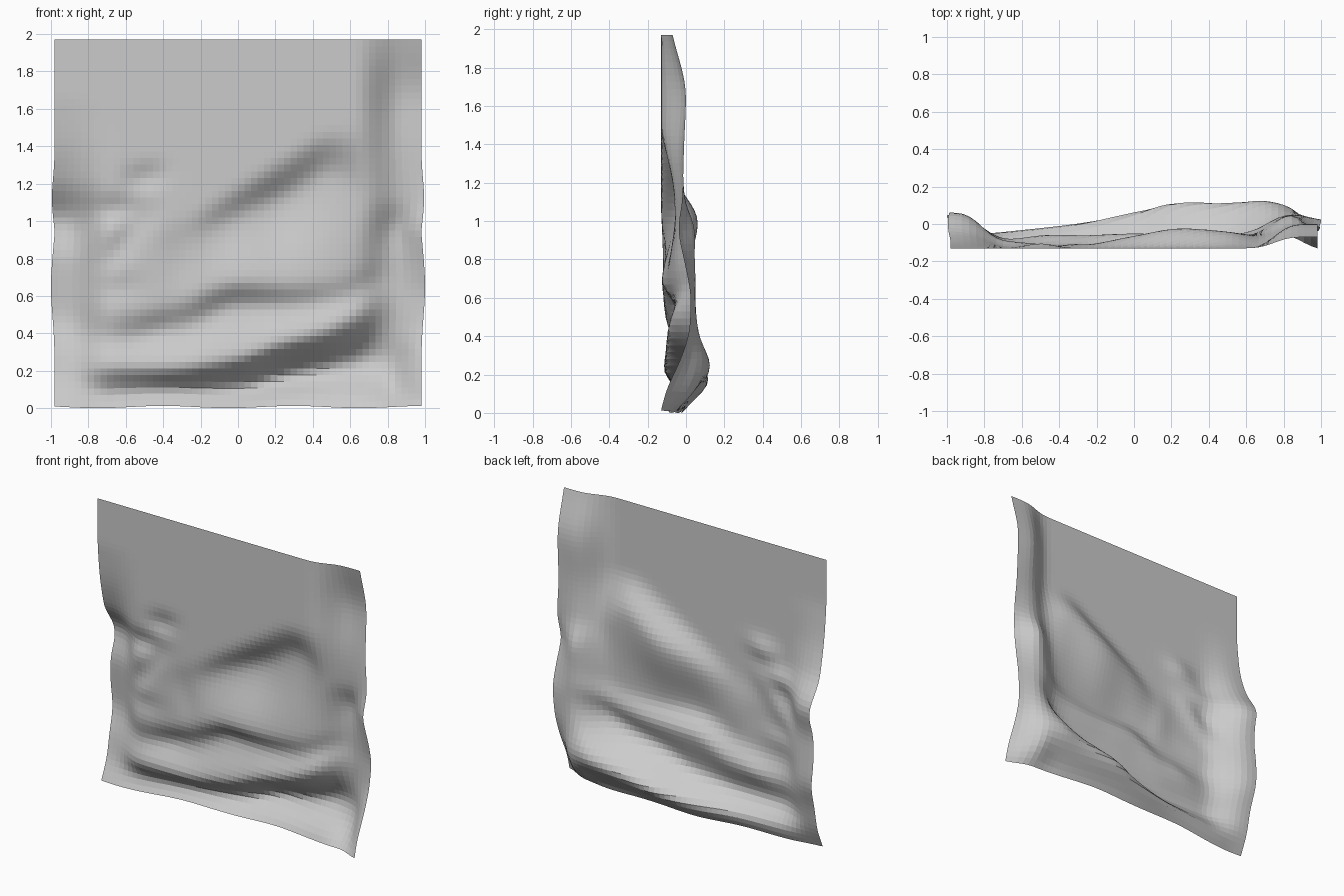
import bpy, math

if "Cube" in bpy.data.objects:
    bpy.data.objects.remove(bpy.data.objects["Cube"])

N = 56            # quads along each side of the sheet
FLAT = -0.13      # depth of the undisturbed cloth


def smooth(t):
    t = max(0.0, min(1.0, t))
    return t * t * (3 - 2 * t)


def curve(xs, ys, x):
    """Cubic (limited Hermite) interpolation through points."""
    if x <= xs[0]:
        return ys[0]
    if x >= xs[-1]:
        return ys[-1]
    d = [(ys[i + 1] - ys[i]) / (xs[i + 1] - xs[i]) for i in range(len(xs) - 1)]
    m = [d[0]] + [2 * a * b / (a + b) if a * b > 0 else 0.0
                  for a, b in zip(d, d[1:])] + [d[-1]]
    i = next(k for k in range(len(d)) if x <= xs[k + 1])
    h = xs[i + 1] - xs[i]
    t = (x - xs[i]) / h
    return ((1 + 2 * t) * (1 - t) ** 2 * ys[i] + t * (1 - t) ** 2 * h * m[i]
            + t * t * (3 - 2 * t) * ys[i + 1] + t * t * (t - 1) * h * m[i + 1])


def profile(points, v):
    return curve([p[0] for p in points], [p[1] for p in points], v)


# Fold lines running across the cloth: height and depth at each station
STATIONS = [-0.7, -0.35, 0.0, 0.25, 0.5, 0.75]
FOLDS = [
    ([0.0] * 6, [-.07, -.04, -.02, -.02, -.03, -.05]),                      # hem
    ([.08, .09, .11, .17, .21, .26], [-.03, .015, .085, .135, .125, .145]),  # low trough
    ([.22, .21, .26, .35, .43, .57], [-.12, -.125, -.115, -.11, -.10, -.04]),  # low ridge
    ([.38, .41, .56, .56, .58, .68], [-.08, -.06, -.045, -.05, -.05, .0]),  # mid trough
    ([.50, .56, .66, .65, .68, .80], [-.11, -.12, -.13, -.11, -.085, -.03]),  # mid ridge
    ([.72, .85, 1.03, 1.12, 1.24, 1.0], [-.12, -.12, -.06, -.02, -.04, -.08]),  # pocket
    ([.95, 1.0, 1.18, 1.34, 1.48, 1.5], [FLAT] * 6),                        # pocket top
    ([1.97] * 6, [FLAT] * 6),                                               # top edge
]

# Vertical profiles (height, depth) of the two turned-back side strips
LEFT = [(0, -.09), (.15, -.03), (.3, .0), (.5, .05), (.65, .04), (.8, .03),
        (1.0, .065), (1.2, -.045), (1.42, -.105), (1.65, FLAT)]
RIGHT = [(0, -.06), (.1, .05), (.25, .10), (.4, .075), (.6, .06), (.8, .06),
         (.95, .07), (1.12, .0), (1.35, -.02), (1.65, 0), (1.97, -.07)]
RIGHT_EDGE = [(0, -.13), (.12, -.1), (.3, -.02), (.45, .02), (.6, .025), (.75, 0),
              (.97, -.04), (1.1, -.02), (1.4, -.01), (1.65, 0), (1.97, -.07)]

# Small creases: x, z, angle, half length, half width, depth
CREASES = [
    (-.67, .82, 45, .20, .055, .035),
    (-.66, 1.06, 8, .14, .055, .05),
    (-.50, 1.23, 12, .10, .05, .04),
    (-.55, .98, 40, .12, .045, .02),
    (-.68, .64, 5, .14, .05, .025),
    (-.32, .78, 100, .15, .06, .015),
    (-.45, .42, 25, .15, .06, .02),
]


def depth(x, z):
    zs = [curve(STATIONS, f[0], x) for f in FOLDS]
    ys = [curve(STATIONS, f[1], x) for f in FOLDS]
    i = next((k for k in range(len(zs) - 1) if z <= zs[k + 1]), len(zs) - 2)
    y = ys[i] + (ys[i + 1] - ys[i]) * smooth((z - zs[i]) / (zs[i + 1] - zs[i]))
    for cx, cz, ang, length, width, amp in CREASES:
        c, s = math.cos(math.radians(ang)), math.sin(math.radians(ang))
        u = ((x - cx) * c + (z - cz) * s) / length
        v = ((z - cz) * c - (x - cx) * s) / width
        y += amp * math.exp(-u * u - v * v)
    # blend into the side strips
    left = smooth((-0.67 - x) / 0.25)
    y += (profile(LEFT, z) - y) * left
    right = smooth((x - 0.64) / 0.22)
    strip = profile(RIGHT, z)
    strip += (profile(RIGHT_EDGE, z) - strip) * smooth((x - 0.82) / 0.16)
    y += (strip - y) * right
    return max(y, FLAT)


def soften(row):
    """Blur a line of depths, keeping its ends."""
    return [row[0]] + [(a + 2 * b + c) / 4
                       for a, b, c in zip(row, row[1:], row[2:])] + [row[-1]]


# Depth field of the cloth, softened in both directions
grid = [[depth(-0.98 + 1.96 * i / N, 1.97 * j / N) for i in range(N + 1)]
        for j in range(N + 1)]
for _ in range(2):
    grid = [soften(r) for r in grid]
    grid = [list(r) for r in zip(*[soften(c) for c in zip(*grid)])]

# Hanging cloth: a square grid displaced in depth
verts, faces = [], []
for j in range(N + 1):
    for i in range(N + 1):
        x = -0.98 + 1.96 * i / N
        z = 1.97 * j / N
        side = smooth((abs(x) - 0.75) / 0.23)
        bow = 0.02 * math.exp(-((z - 0.65) / 0.22) ** 2)
        pinch = 0.015 * math.exp(-((z - 1.12) / 0.15) ** 2)
        hem = 0.012 * (1 - smooth(z / 0.2)) * (0.5 + 0.5 * math.cos(9 * (x + 0.4)))
        verts.append((x + math.copysign(side * (bow - pinch), x), grid[j][i], z + hem))
for j in range(N):
    for i in range(N):
        a = j * (N + 1) + i
        faces.append((a, a + 1, a + N + 2, a + N + 1))

mesh = bpy.data.meshes.new("hanging_cloth")
mesh.from_pydata(verts, [], faces)
mesh.update()
cloth = bpy.data.objects.new("hanging_cloth", mesh)
bpy.context.collection.objects.link(cloth)
